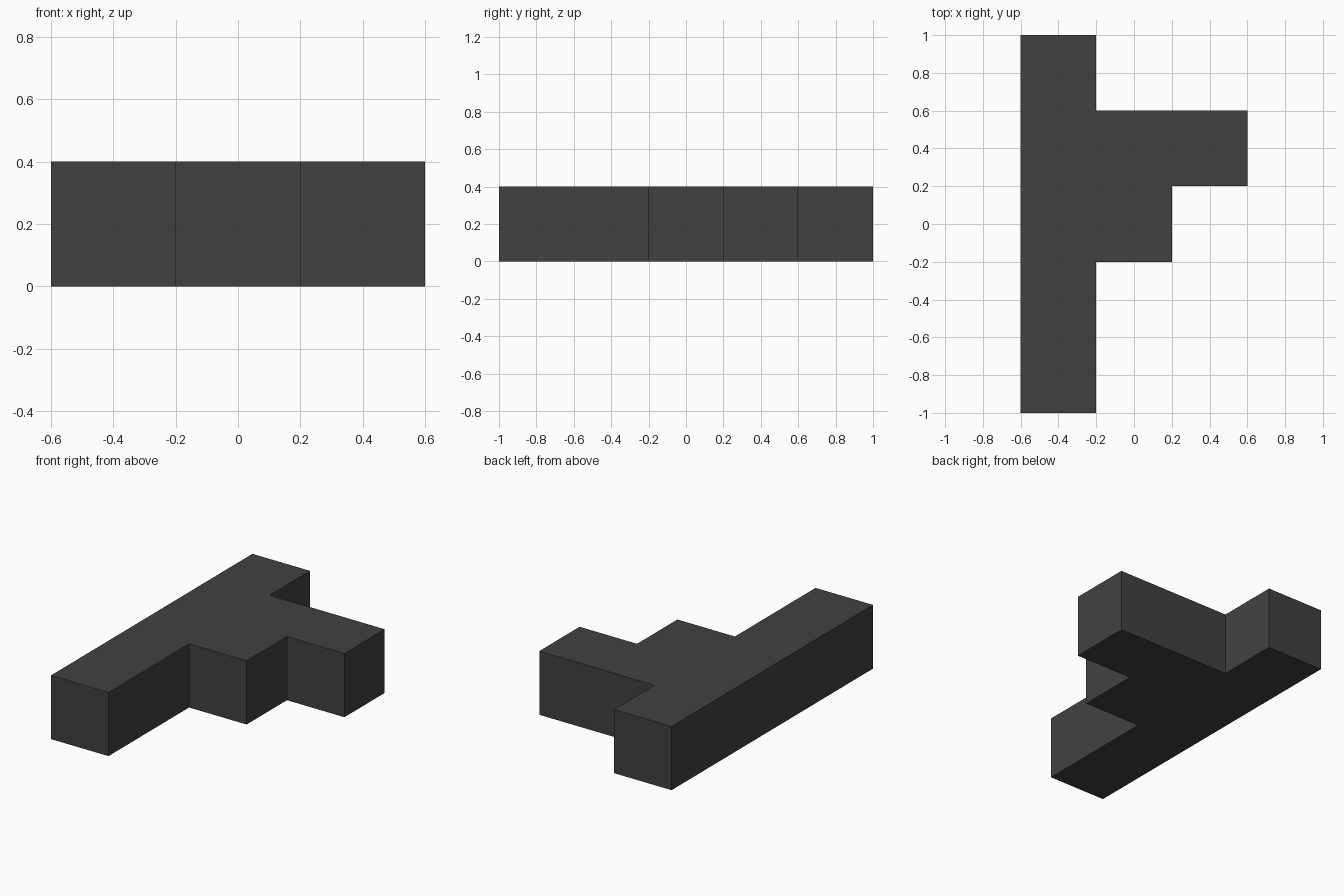
import bpy
import bmesh

cube = bpy.data.objects.get("Cube")
if cube:
    bpy.data.objects.remove(cube, do_unlink=True)

# Charcoal material
charcoal = bpy.data.materials.new("charcoal")
charcoal.use_nodes = True
colour = (0.053, 0.053, 0.053, 1)
charcoal.diffuse_color = colour
charcoal.node_tree.nodes["Principled BSDF"].inputs["Base Color"].default_value = colour

# Stepped outline, counter-clockwise from the front of the long bar
HEIGHT = 0.4
outline = [
    (-0.6, -1), (-0.2, -1), (-0.2, -0.2), (0.2, -0.2), (0.2, 0.2),
    (0.6, 0.2), (0.6, 0.6), (-0.2, 0.6), (-0.2, 1), (-0.6, 1),
]

# Extrude the outline into one solid block
bm = bmesh.new()
base = bm.faces.new([bm.verts.new((x, y, 0)) for x, y in outline])
result = bmesh.ops.extrude_face_region(bm, geom=[base], use_keep_orig=True)
top = [v for v in result["geom"] if isinstance(v, bmesh.types.BMVert)]
bmesh.ops.translate(bm, verts=top, vec=(0, 0, HEIGHT))
bmesh.ops.recalc_face_normals(bm, faces=bm.faces)

mesh = bpy.data.meshes.new("stepped_block")
bm.to_mesh(mesh)
bm.free()
mesh.materials.append(charcoal)
block = bpy.data.objects.new("stepped_block", mesh)
bpy.context.collection.objects.link(block)
